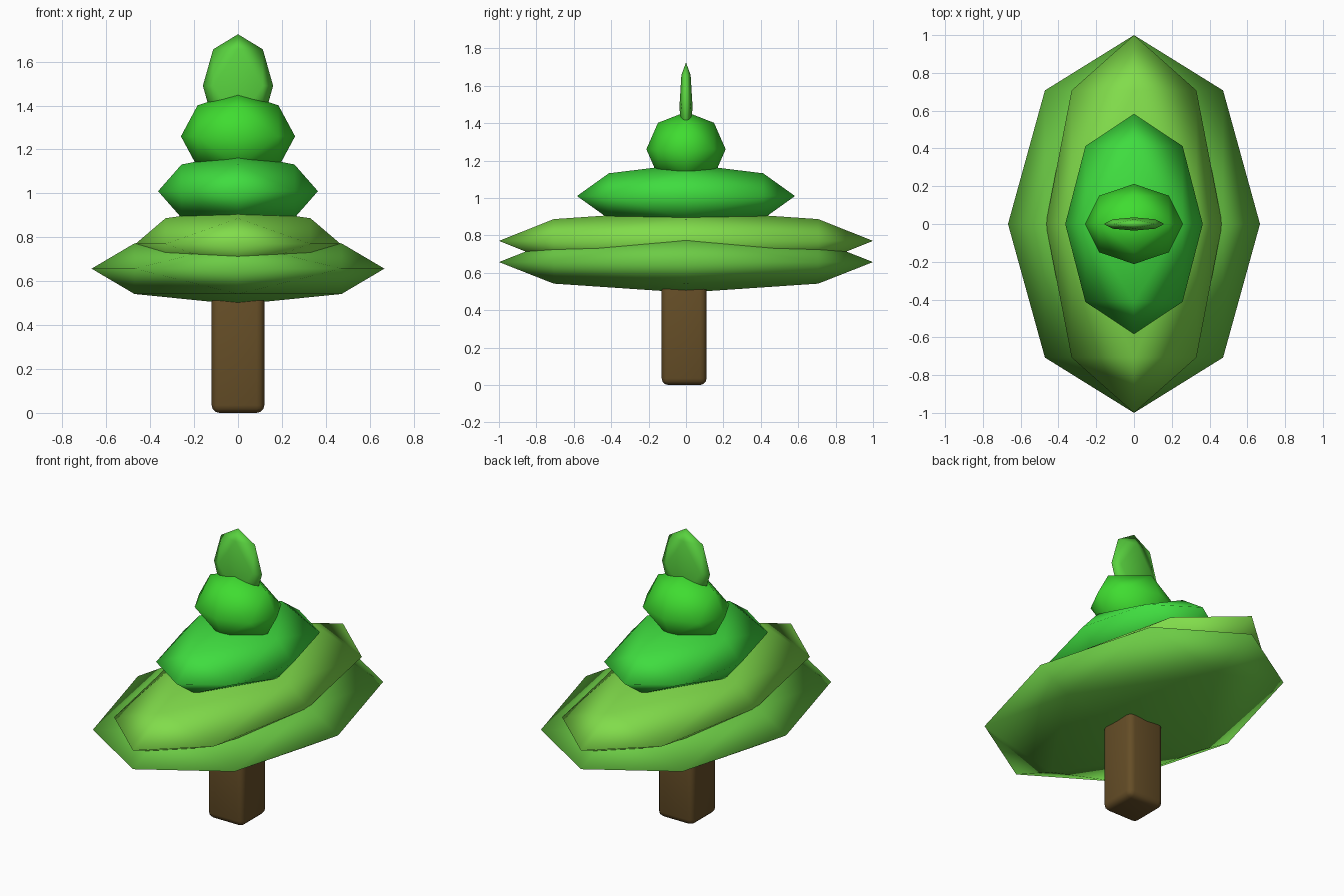
import bpy, bmesh
from mathutils import Vector

if "Cube" in bpy.data.objects:
    bpy.data.objects.remove(bpy.data.objects["Cube"])


def paint(obj, rgb):
    mat = bpy.data.materials.new(obj.name + "_colour")
    mat.diffuse_color = (*rgb, 1)
    mat.use_nodes = True
    mat.node_tree.nodes["Principled BSDF"].inputs["Base Color"].default_value = mat.diffuse_color
    obj.data.materials.append(mat)


def foliage(name, z, radii, rgb):
    """Low-poly ball (octahedron split once), stretched to three radii."""
    bm = bmesh.new()
    steps = (-1, 0, 1)
    for x in steps:
        for y in steps:
            for k in steps:
                if abs(x) + abs(y) + abs(k) in (1, 2):
                    bm.verts.new(Vector((x, y, k)).normalized())
    bmesh.ops.convex_hull(bm, input=bm.verts[:])
    bmesh.ops.scale(bm, vec=radii, verts=bm.verts)
    bmesh.ops.recalc_face_normals(bm, faces=bm.faces)
    mesh = bpy.data.meshes.new(name)
    bm.to_mesh(mesh)
    bm.free()
    mesh.shade_smooth()
    obj = bpy.data.objects.new(name, mesh)
    obj.location.z = z
    bpy.context.collection.objects.link(obj)
    paint(obj, rgb)


# Foliage tiers, bottom to top
foliage("bottom_tier", 0.657, (0.667, 1.0, 0.163), (0.15, 0.60, 0.06))
foliage("lower_tier", 0.77, (0.467, 1.0, 0.165), (0.22, 0.72, 0.07))
foliage("middle_tier", 1.01, (0.364, 0.583, 0.172), (0.05, 0.72, 0.05))
foliage("upper_tier", 1.26, (0.26, 0.212, 0.2), (0.05, 0.72, 0.03))
foliage("tree_tip", 1.49, (0.16, 0.035, 0.235), (0.10, 0.65, 0.05))

# Trunk: square post with softened edges
height = 0.54
bpy.ops.mesh.primitive_cube_add(size=1, location=(0, -0.01, height / 2))
trunk = bpy.context.object
trunk.name = "trunk"
trunk.scale = (0.24, 0.24, height)
bpy.ops.object.transform_apply(location=False, rotation=False, scale=True)
bevel = trunk.modifiers.new("soft_edges", "BEVEL")
bevel.width = 0.035
bevel.segments = 3
trunk.data.shade_smooth()
paint(trunk, (0.13, 0.075, 0.02))
